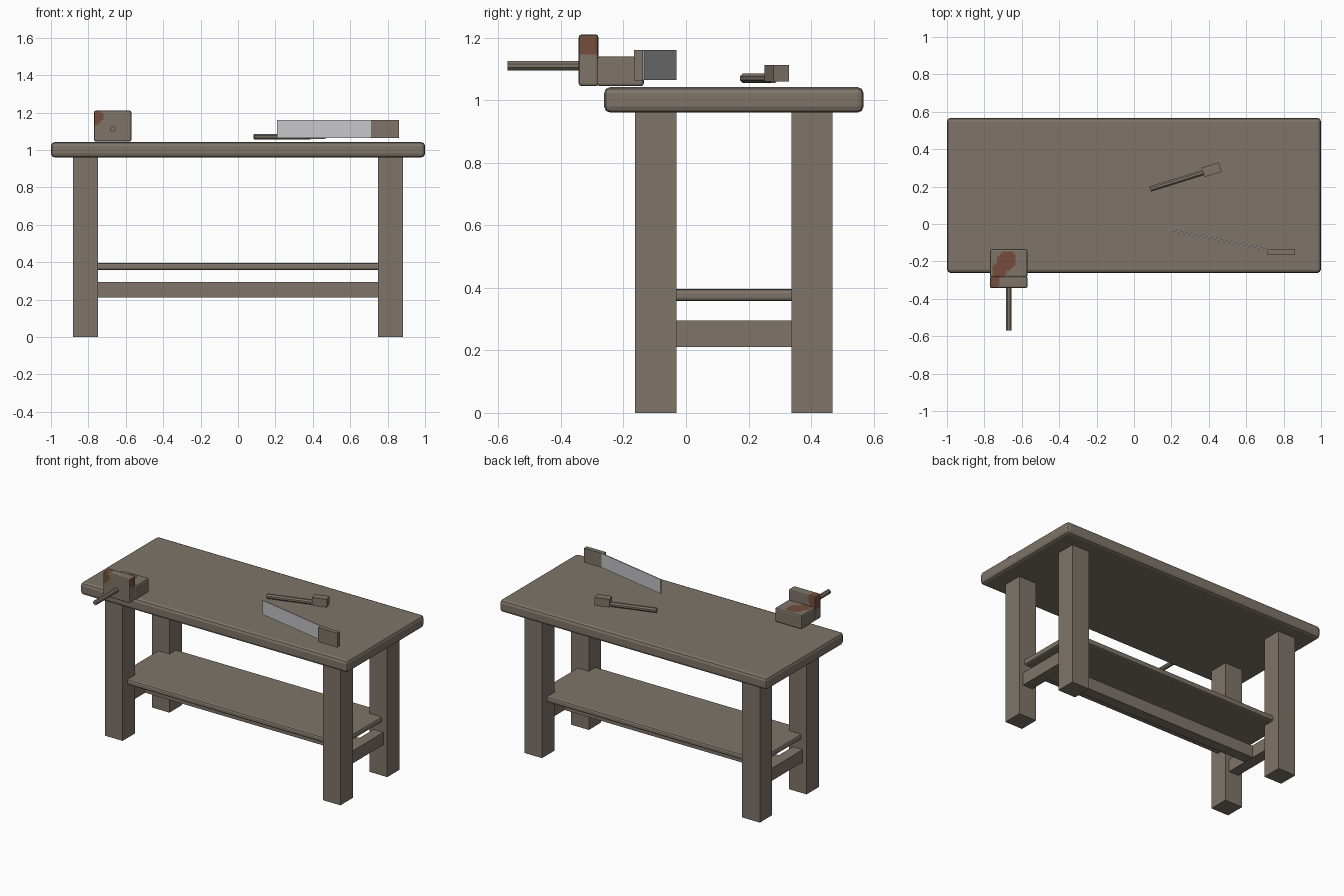
import bpy, bmesh, math
from mathutils import Vector, Matrix

if "Cube" in bpy.data.objects:
    bpy.data.objects.remove(bpy.data.objects["Cube"], do_unlink=True)


def material(name, rgb):
    m = bpy.data.materials.new(name)
    m.use_nodes = True
    m.diffuse_color = (*rgb, 1)
    m.node_tree.nodes["Principled BSDF"].inputs["Base Color"].default_value = (*rgb, 1)
    return m


WOOD = material("worn_wood", (0.21, 0.178, 0.142))
STEEL = material("saw_steel", (0.56, 0.56, 0.58))
RUST = material("rust", (0.175, 0.075, 0.045))


def finish(bm, name, mats, bevel=0.0, segments=2):
    mesh = bpy.data.meshes.new(name)
    bm.to_mesh(mesh)
    bm.free()
    for m in mats:
        mesh.materials.append(m)
    ob = bpy.data.objects.new(name, mesh)
    bpy.context.collection.objects.link(ob)
    if bevel:
        mod = ob.modifiers.new("rounded_edges", "BEVEL")
        mod.width, mod.segments = bevel, segments
        mod.limit_method = "ANGLE"
    return ob


def box_mesh(lo, hi, turn=0.0):
    lo, hi = Vector(lo), Vector(hi)
    bm = bmesh.new()
    place = (Matrix.Translation((lo + hi) / 2) @ Matrix.Rotation(turn, 4, "Z")
             @ Matrix.Diagonal((*(hi - lo), 1)))
    bmesh.ops.create_cube(bm, size=1, matrix=place)
    return bm


def box(name, lo, hi, mat=WOOD, bevel=0.0, turn=0.0):
    return finish(box_mesh(lo, hi, turn), name, [mat], bevel)


def rod(name, start, end, radius, sides=8):
    start, end = Vector(start), Vector(end)
    axis = end - start
    bm = bmesh.new()
    place = (Matrix.Translation((start + end) / 2)
             @ axis.to_track_quat("Z", "Y").to_matrix().to_4x4()
             @ Matrix.Rotation(math.pi / sides, 4, "Z"))
    bmesh.ops.create_cone(bm, cap_ends=True, segments=sides, radius1=radius,
                          radius2=radius, depth=axis.length, matrix=place)
    return finish(bm, name, [WOOD])


def rusty_box(name, lo, hi, is_rusty):
    # Slice the block finely so the rust patches get a soft outline
    bm = box_mesh(lo, hi)
    for axis in range(3):
        normal = Vector([float(i == axis) for i in range(3)])
        count = round((hi[axis] - lo[axis]) / 0.0125)
        for i in range(1, count):
            spot = normal * (lo[axis] + (hi[axis] - lo[axis]) * i / count)
            bmesh.ops.bisect_plane(bm, geom=bm.verts[:] + bm.edges[:] + bm.faces[:],
                                   plane_co=spot, plane_no=normal)
    for f in bm.faces:
        f.material_index = int(is_rusty(f.calc_center_median(), f.normal))
    return finish(bm, name, [WOOD, RUST], bevel=0.009)


def near(p, center, radius):
    return (p - Vector(center)).length < radius


# Table: top, legs and lower shelf
MID = 0.153
box("table_top", (-1, MID - 0.415, 0.96), (1, MID + 0.415, 1.042), bevel=0.02)
box("shelf", (-0.84, MID - 0.265, 0.357), (0.84, MID + 0.265, 0.396), bevel=0.012)
for sx, side in ((1, "left"), (-1, "right")):
    for sy, end in ((1, "back"), (-1, "front")):
        x, y = sx * 0.815, MID + sy * 0.25
        box(f"{end}_{side}_leg", (x - 0.066, y - 0.066, 0), (x + 0.066, y + 0.066, 0.965))
    # Side rail between the legs
    box(f"{side}_rail", (sx * 0.815 - 0.037, MID - 0.19, 0.21),
        (sx * 0.815 + 0.037, MID + 0.19, 0.295))
box("long_rail", (-0.785, MID - 0.037, 0.212), (0.785, MID + 0.037, 0.293))

# Vise with rust patches
rusty_box("vise_body", (-0.77, -0.285, 1.045), (-0.57, -0.135, 1.14),
          lambda p, n: near(p, (-0.68, -0.195, 1.14), 0.052)
          or near(p, (-0.72, -0.245, 1.14), 0.042))
rusty_box("vise_jaw", (-0.77, -0.343, 1.045), (-0.57, -0.28, 1.21),
          lambda p, n: near(p, (-0.775, -0.31, 1.18), 0.062)
          or (n.x > 0.5 and p.z > 1.15))
rod("vise_screw", (-0.67, -0.57, 1.11), (-0.67, -0.3, 1.11), 0.016)

# Saw standing on its edge
box("saw_handle", (0.715, -0.167, 1.063), (0.86, -0.137, 1.16))
tip, heel = Vector((0.21, -0.035)), Vector((0.725, -0.138))
run, center = heel - tip, (tip + heel) / 2
half = Vector((run.length / 2, 0.004))
box("saw_blade", (*(center - half), 1.065), (*(center + half), 1.16), STEEL,
    turn=math.atan2(run.y, run.x))

# Mallet lying on the top
rod("mallet_handle", (0.087, 0.187, 1.07), (0.385, 0.28, 1.07), 0.016)
box("mallet_head", (0.367, 0.264, 1.059), (0.463, 0.316, 1.113), turn=math.radians(17.3))
